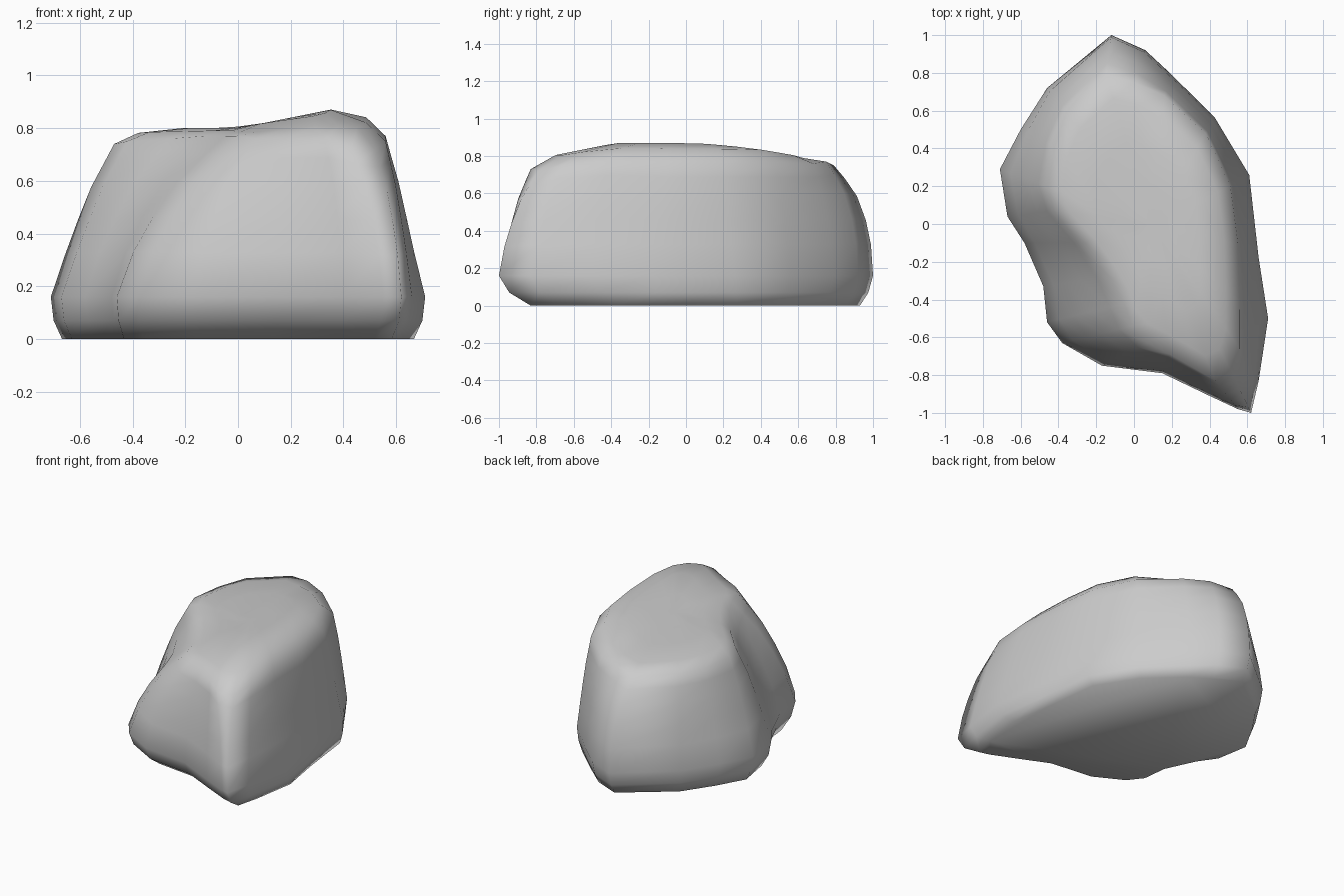
import bpy, bmesh, math
from mathutils import Vector

if "Cube" in bpy.data.objects:
    bpy.data.objects.remove(bpy.data.objects["Cube"])

# Widest outline near the ground, anticlockwise from the back tip
foot = [(-.12, 1.0), (-.46, .72), (-.60, .50), (-.71, .29), (-.67, .04),
        (-.58, -.10), (-.48, -.33), (-.46, -.52), (-.38, -.63), (-.17, -.75),
        (.15, -.79), (.40, -.91), (.55, -.98), (.62, -1.0), (.66, -.83), (.71, -.50),
        (.66, -.18), (.61, .26), (.43, .56), (.20, .79), (.06, .92)]
# Shoulder outline where the sides turn into the top
shoulder = [(-.15, .79, .75), (-.36, .60, .75), (-.44, .42, .74), (-.47, .20, .74), (-.42, .07, .75),
            (-.26, -.10, .76), (-.13, -.28, .77), (-.05, -.42, .77), (-.01, -.54, .77), (.07, -.63, .76),
            (.19, -.69, .76), (.33, -.77, .76), (.43, -.83, .73), (.52, -.79, .72), (.56, -.66, .75),
            (.56, -.42, .77), (.55, -.10, .76), (.51, .20, .76), (.38, .48, .76), (.16, .68, .76), (.0, .75, .77)]
# How each side leans: below 1 is hollow, above 1 is full
lean = [1.5, 1, .8, .75, .75, .9, .95, .95, .95, 1,
        1, 1, 1, 1, .8, .65, .65, .65, .75, 1.1, 1.4]


def top_height(x, y):
    h = .80 + .20 * max(0, min(x, .36))
    if y < -.35:
        return h + .03 * (y + .35) / .3
    return h - .02 * max(0, y - .3)


rings = []
# Undercut base
for z, sx, sy, dy in ((0, .94, .88, .05), (.07, .985, .96, .015), (.16, 1, 1, 0)):
    rings.append([Vector((x * sx, y * sy + dy, z)) for x, y in foot])
# Sloping sides
for t, blend in ((.28, .14), (.5, .32), (.72, .55), (.88, .8), (1, 1)):
    ring = []
    for f, s, e in zip(foot, shoulder, lean):
        b = blend ** e
        ring.append(Vector((f[0] + (s[0] - f[0]) * b,
                            f[1] + (s[1] - f[1]) * b,
                            .16 + (s[2] - .16) * t)))
    rings.append(ring)
# Tilted top
for k in (.84, .55, .25):
    ring = []
    for s in shoulder:
        x, y = .1 + (s[0] - .1) * k, s[1] * k
        z = top_height(x, y)
        if k > .8:
            z = s[2] * .3 + z * .7
        ring.append(Vector((x, y, z)))
    rings.append(ring)

# Skin the rings
bm = bmesh.new()
rows = [[bm.verts.new(p) for p in ring] for ring in rings]
n = len(foot)
for a, b in zip(rows, rows[1:]):
    for i in range(n):
        j = (i + 1) % n
        bm.faces.new((a[i], a[j], b[j], b[i]))
bm.faces.new(list(reversed(rows[0])))
peak = bm.verts.new((.1, 0, top_height(.1, 0)))
for i in range(n):
    bm.faces.new((rows[-1][i], rows[-1][(i + 1) % n], peak))
bmesh.ops.recalc_face_normals(bm, faces=bm.faces[:])

mesh = bpy.data.meshes.new("boulder")
bm.to_mesh(mesh)
bm.free()
rock = bpy.data.objects.new("boulder", mesh)
bpy.context.collection.objects.link(rock)
bpy.context.view_layer.objects.active = rock
rock.select_set(True)
bpy.ops.object.shade_smooth_by_angle(angle=math.radians(100))
